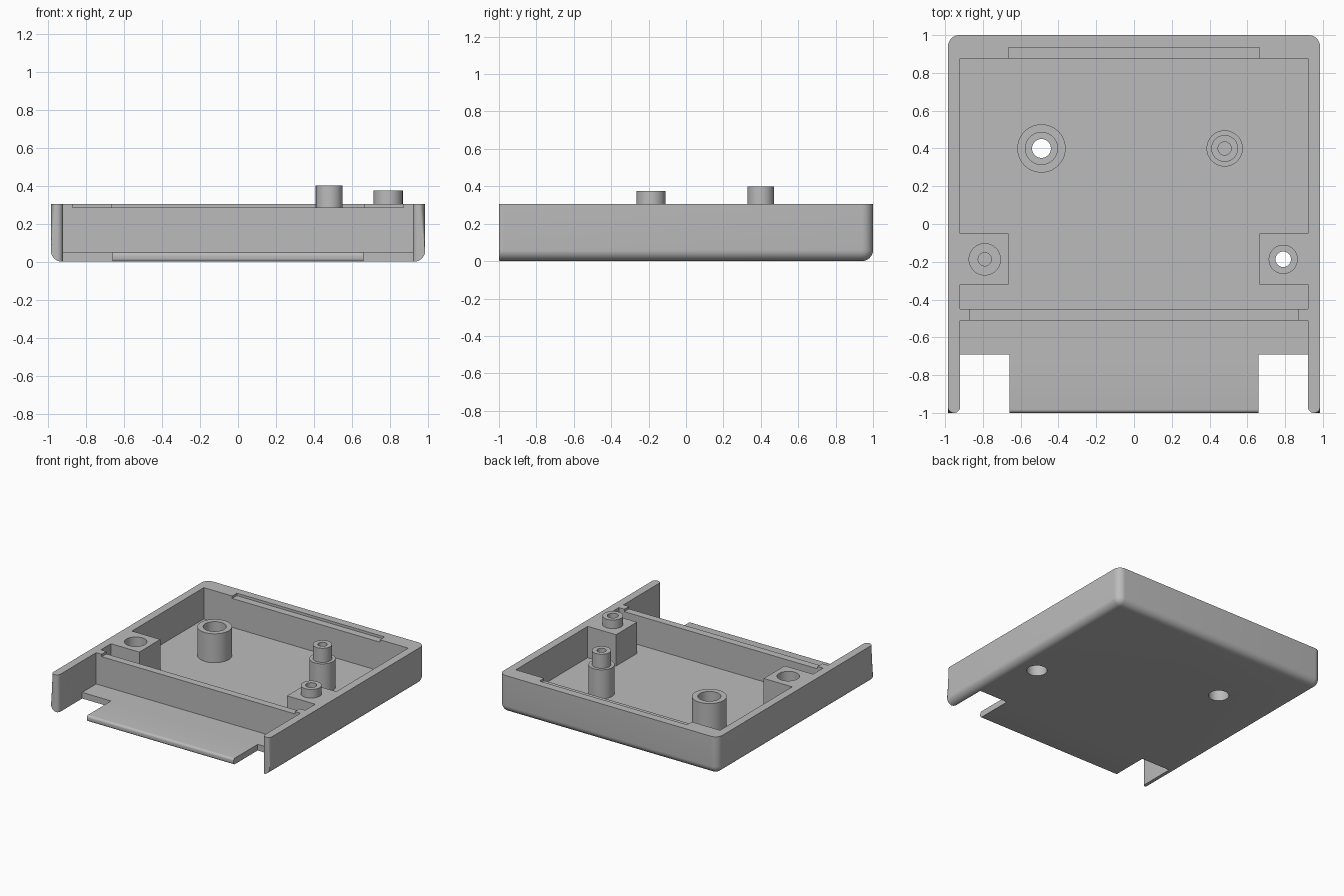
import bpy, bmesh, math

default = bpy.data.objects.get("Cube")
if default:
    bpy.data.objects.remove(default, do_unlink=True)

TOP, FLOOR, LEDGE = 0.305, 0.05, 0.285   # rim, floor and rebate heights
HALF_W, INNER = 0.985, 0.92              # outer and inner half widths

grey = bpy.data.materials.new("plain grey")
grey.use_nodes = True
grey.diffuse_color = (0.5, 0.5, 0.5, 1)
grey.node_tree.nodes["Principled BSDF"].inputs["Base Color"].default_value = (0.5, 0.5, 0.5, 1)


def make(name, bm):
    bmesh.ops.recalc_face_normals(bm, faces=bm.faces)
    mesh = bpy.data.meshes.new(name)
    bm.to_mesh(mesh)
    bm.free()
    mesh.materials.append(grey)
    obj = bpy.data.objects.new(name, mesh)
    bpy.context.collection.objects.link(obj)
    return obj


def prism(name, points, z0, z1):
    bm = bmesh.new()
    face = bm.faces.new([bm.verts.new((x, y, z0)) for x, y in points])
    new = bmesh.ops.extrude_face_region(bm, geom=[face])["geom"]
    bmesh.ops.translate(bm, vec=(0, 0, z1 - z0),
                        verts=[v for v in new if isinstance(v, bmesh.types.BMVert)])
    return make(name, bm)


def box(name, x, y0, y1, z0, z1):
    return prism(name, [(-x, y0), (x, y0), (x, y1), (-x, y1)], z0, z1)


def round_edges(obj, rule, radius, segments):
    """Bevel the edges whose midpoint and direction satisfy the rule."""
    bm = bmesh.new()
    bm.from_mesh(obj.data)
    picked = [e for e in bm.edges
              if rule((e.verts[0].co + e.verts[1].co) / 2, e.verts[0].co - e.verts[1].co)]
    bmesh.ops.bevel(bm, geom=picked, offset=radius, segments=segments,
                    profile=0.5, affect='EDGES')
    bm.to_mesh(obj.data)
    bm.free()


def lathe(name, centre, profile, steps=48):
    """Revolve a closed (radius, height) outline about a vertical axis."""
    bm = bmesh.new()
    verts = [bm.verts.new((centre[0] + r, centre[1], z)) for r, z in profile]
    edges = [bm.edges.new((verts[i - 1], verts[i])) for i in range(len(verts))]
    bmesh.ops.spin(bm, geom=verts + edges, cent=(*centre, 0), axis=(0, 0, 1),
                   angle=math.tau, steps=steps)
    bmesh.ops.remove_doubles(bm, verts=bm.verts, dist=0.0005)
    return make(name, bm)


def drill(name, centre, radius, z0, z1):
    ring = [(centre[0] + radius * math.cos(math.tau * i / 48),
             centre[1] + radius * math.sin(math.tau * i / 48)) for i in range(48)]
    return prism(name, ring, z0, z1)


def cut(target, cutter):
    mod = target.modifiers.new("cut", 'BOOLEAN')
    mod.operation, mod.solver, mod.object = 'DIFFERENCE', 'EXACT', cutter
    bpy.context.view_layer.objects.active = target
    bpy.ops.object.modifier_apply(modifier=mod.name)
    bpy.data.objects.remove(cutter, do_unlink=True)


def mouth(back, z0):
    """Front opening cutter that leaves rounded inner tips on the side walls."""
    mid, r = (INNER + HALF_W) / 2, (HALF_W - INNER) / 2
    half = [(INNER, back)]
    for i in range(9):
        a = math.pi + math.pi / 2 * i / 8
        half.append((mid + r * math.cos(a), -1 + r + r * math.sin(a)))
    half.append((mid, -1.2))
    return prism("opening_cutter", half + [(-x, y) for x, y in reversed(half)], z0, 1)


# Outer tray body with rounded corners and lower edges
tray = box("tray", HALF_W, -1, 1, 0, TOP)
round_edges(tray, lambda m, d: (abs(d.z) > 0.1 and m.y > 0.9) or
            (m.z < 0.01 and m.y > -0.9), 0.06, 8)
round_edges(tray, lambda m, d: abs(d.z) > 0.1 and m.y < -0.99, 0.032, 8)

# Main cavity, leaving a screw block at each side wall
side = [(INNER, -0.45), (INNER, -0.32), (0.665, -0.32),
        (0.665, -0.05), (INNER, -0.05), (INNER, 0.875)]
cut(tray, prism("cavity_cutter", side + [(-x, y) for x, y in reversed(side)], FLOOR, 1))

# Front opening above the floor, and the gap below it
cut(tray, mouth(-0.51, FLOOR))
cut(tray, mouth(-0.69, -0.2))

# Shallow rebates on the back wall and the divider
cut(tray, box("back_rebate_cutter", 0.665, 0.8, 0.935, LEDGE, 1))
cut(tray, box("divider_rebate_cutter", 0.87, -0.58, -0.39, LEDGE, 1))

# Screw holes
SOCKET, PEG = (-0.49, 0.4), (0.48, 0.4)
BLOCK_L, BLOCK_R = (0.79, -0.187), (-0.79, -0.187)
cut(tray, drill("hole_cutter", SOCKET, 0.076, -0.2, 0.15))
cut(tray, drill("hole_cutter", BLOCK_L, 0.076, -0.2, 0.18))
cut(tray, drill("hole_cutter", BLOCK_L, 0.041, 0.1, 1))
cut(tray, drill("hole_cutter", BLOCK_R, 0.083, 0.225, 1))
cut(tray, drill("hole_cutter", BLOCK_R, 0.035, 0.08, 0.5))

# Front tongue with a rounded lip
tongue = box("front_tongue", 0.66, -1, -0.69, 0, FLOOR)
round_edges(tongue, lambda m, d: abs(d.x) > 0.1 and m.y < -0.99, 0.018, 5)

# Posts and pegs
socket_post = lathe("socket_post", SOCKET, [
    (0.128, FLOOR), (0.128, LEDGE), (0.085, LEDGE), (0.085, 0.165),
    (0.05, 0.165), (0.05, 0.11), (0.076, 0.11), (0.076, FLOOR)])
peg_post = lathe("peg_post", PEG, [
    (0, FLOOR), (0.096, FLOOR), (0.096, LEDGE), (0.071, LEDGE),
    (0.071, 0.4), (0.035, 0.4), (0.035, 0.15), (0, 0.15)])
block_peg = lathe("block_peg", BLOCK_L, [
    (0.077, TOP), (0.077, 0.375), (0.041, 0.375), (0.041, TOP)])

# Smooth the curved surfaces, keep the edges crisp
bpy.ops.object.select_all(action='DESELECT')
for part in (tray, tongue, socket_post, peg_post, block_peg):
    part.select_set(True)
bpy.context.view_layer.objects.active = tray
bpy.ops.object.shade_smooth_by_angle(angle=math.radians(30))
